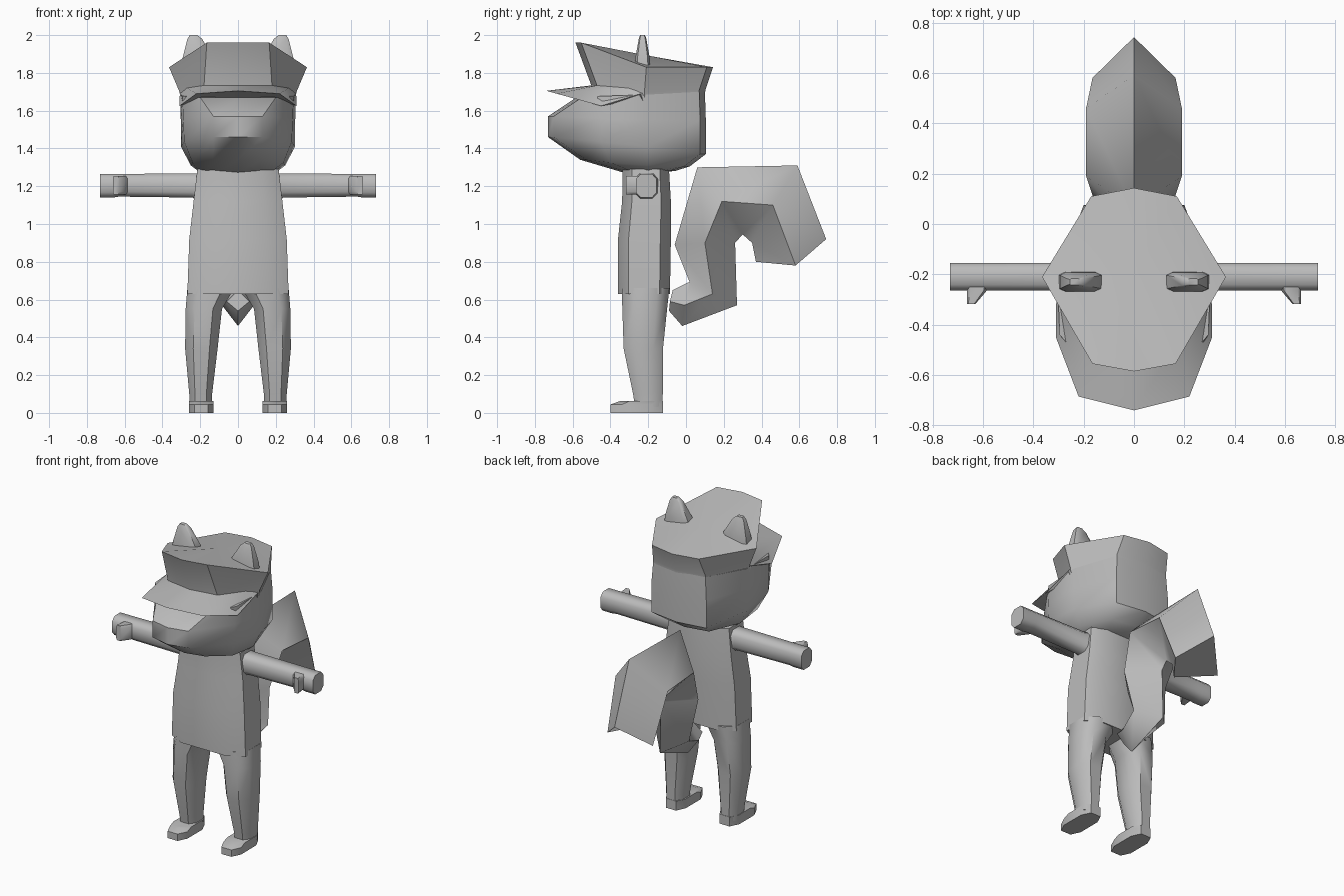
import bpy, bmesh, math

grey = bpy.data.materials.new("soft_grey")
grey.diffuse_color = (0.5, 0.5, 0.5, 1)


def finish(name, bm, mirror=False, angle=50):
    bmesh.ops.remove_doubles(bm, verts=bm.verts, dist=1e-5)
    bmesh.ops.recalc_face_normals(bm, faces=bm.faces)
    me = bpy.data.meshes.new(name)
    bm.to_mesh(me)
    bm.free()
    ob = bpy.data.objects.new(name, me)
    bpy.context.collection.objects.link(ob)
    me.materials.append(grey)
    if mirror:
        ob.modifiers.new("mirror", 'MIRROR').use_mirror_merge = False
    bpy.ops.object.select_all(action='DESELECT')
    bpy.context.view_layer.objects.active = ob
    ob.select_set(True)
    bpy.ops.object.shade_smooth_by_angle(angle=math.radians(angle))
    return ob


def loft(name, rings, mirror=False, angle=50, centre=None):
    """Skin closed rings of points; centre makes the last cap a fan."""
    bm = bmesh.new()
    vs = [[bm.verts.new(p) for p in r] for r in rings]
    n = len(vs[0])
    for a, b in zip(vs, vs[1:]):
        for i in range(n):
            j = (i + 1) % n
            bm.faces.new((a[i], a[j], b[j], b[i]))
    bm.faces.new(vs[0])
    if centre:
        c = bm.verts.new(centre)
        for i in range(n):
            bm.faces.new((vs[-1][i], vs[-1][(i + 1) % n], c))
    else:
        bm.faces.new(vs[-1])
    return finish(name, bm, mirror, angle)


def cut_box(a0, a1, b0, b1, k):
    """Eight-sided outline: a box with its corners cut by the fraction k."""
    da, db = (a1 - a0) * k, (b1 - b0) * k
    return [(a0 + da, b0), (a1 - da, b0), (a1, b0 + db), (a1, b1 - db),
            (a1 - da, b1), (a0 + da, b1), (a0, b1 - db), (a0, b0 + db)]


def both(half):
    """Complete a ring whose first and last points lie on x = 0."""
    return half + [(-x, y, z) for x, y, z in reversed(half[1:-1])]


# torso with a flat front panel
loft("torso", [[(x, y, z) for x, y in cut_box(-w, w, f, b, 0.2)] for z, w, f, b in [
    (0.63, 0.268, -0.36, -0.085), (0.92, 0.258, -0.36, -0.08),
    (1.12, 0.235, -0.338, -0.08), (1.29, 0.215, -0.335, -0.09)]])

# legs and feet
loft("leg", [[(x, y, z) for x, y in cut_box(x0, x1, y0, y1, 0.25)] for z, x0, x1, y0, y1 in [
    (0.03, 0.14, 0.255, -0.27, -0.125), (0.1, 0.137, 0.258, -0.28, -0.123),
    (0.34, 0.108, 0.28, -0.33, -0.122), (0.55, 0.085, 0.277, -0.337, -0.1),
    (0.66, 0.02, 0.268, -0.34, -0.088)]], mirror=True)
loft("foot", [[(x, y, z) for x, y in cut_box(0.13, 0.26, f, -0.122, 0.22)] for z, f in [
    (0, -0.4), (0.045, -0.4), (0.062, -0.35)]], mirror=True)

# arms, hands and thumbs
loft("arm", [[(x, y, z) for y, z in cut_box(y0, y1, z0, z1, 0.22)] for x, y0, y1, z0, z1 in [
    (0.15, -0.3, -0.12, 1.08, 1.268), (0.24, -0.265, -0.155, 1.14, 1.268),
    (0.63, -0.265, -0.155, 1.145, 1.265), (0.66, -0.265, -0.155, 1.14, 1.265),
    (0.73, -0.265, -0.155, 1.14, 1.265)]], mirror=True)
loft("thumb", [[(x, y, z) for x, z in cut_box(x0, 0.663, 1.155, 1.255, 0.15)] for y, x0 in [
    (-0.2, 0.57), (-0.265, 0.585), (-0.318, 0.63)]], mirror=True)


# head: front, front corner, cheek, side, back corner, back
def head_ring(yf, xf, zf, xc, yc, xs, zs, xb, yb, zb):
    return both([(0, yf, zf), (xf, yf + 0.03, zf), (xc, yc, (zf + zs) / 2),
                 (xs, -0.2, zs), (xb, yb - 0.03, zb), (0, yb, zb)])


loft("head", [head_ring(*r) for r in [
    (-0.33, 0.1, 1.272, 0.17, -0.27, 0.2, 1.272, 0.12, -0.06, 1.28),
    (-0.56, 0.13, 1.34, 0.24, -0.4, 0.25, 1.31, 0.16, 0.02, 1.305),
    (-0.73, 0.13, 1.46, 0.285, -0.45, 0.302, 1.41, 0.2, 0.105, 1.37),
    (-0.73, 0.13, 1.57, 0.29, -0.45, 0.303, 1.55, 0.2, 0.105, 1.55),
    (-0.58, 0.2, 1.67, 0.295, -0.44, 0.305, 1.685, 0.19, 0.1, 1.7)]])

# flared hat crown with a raised front
loft("hat_crown", [
    both([(0, -0.5, 1.66), (0.18, -0.47, 1.66), (0.305, -0.22, 1.67),
          (0.19, 0.07, 1.69), (0, 0.1, 1.69)]),
    both([(0, -0.5, 1.73), (0.18, -0.47, 1.73), (0.31, -0.22, 1.7),
          (0.19, 0.07, 1.71), (0, 0.103, 1.71)]),
    both([(0, -0.585, 1.96), (0.165, -0.555, 1.96), (0.365, -0.21, 1.83),
          (0.17, 0.11, 1.83), (0, 0.143, 1.83)])], centre=(0, -0.21, 1.893), angle=40)

# hat brim: outer edge, upper root and lower root
outer = [(0, -0.74, 1.705), (0.22, -0.685, 1.69), (0.31, -0.45, 1.625), (0.308, -0.24, 1.69)]
upper = [(0, -0.49, 1.735), (0.18, -0.46, 1.735), (0.27, -0.3, 1.72), (0.3, -0.22, 1.7)]
bm = bmesh.new()
for s in (1, -1):
    rows = [[bm.verts.new((s * x, y, z - d)) for x, y, z in row]
            for row, d in ((outer, 0), (upper, 0), (upper, 0.07))]
    for a, b in zip(rows, rows[1:] + rows[:1]):
        for i in range(3):
            bm.faces.new((a[i], a[i + 1], b[i + 1], b[i]))
    bm.faces.new([r[3] for r in rows])
finish("hat_brim", bm, angle=40)

# ears
loft("ear", [[(x, y, z) for x, y in cut_box(x0, x1, y0, y1, 0.15)] for z, x0, x1, y0, y1 in [
    (1.84, 0.125, 0.298, -0.27, -0.19), (1.88, 0.13, 0.293, -0.268, -0.192),
    (1.98, 0.19, 0.268, -0.25, -0.21), (2.0, 0.215, 0.255, -0.243, -0.217)]], mirror=True)

# tail: each ring has an outer ridge, two sides and an inner edge
tail = [  # outer y, z, side x, y, z, inner y, z
    (-0.09, 0.54, 0.06, -0.085, 0.59, -0.07, 0.65),
    (-0.02, 0.46, 0.085, -0.01, 0.57, 0.01, 0.69),
    (0.27, 0.57, 0.12, 0.14, 0.63, 0.02, 0.69),
    (0.26, 0.9, 0.16, 0.1, 0.9, -0.06, 0.89),
    (0.30, 0.945, 0.19, 0.19, 1.12, 0.06, 1.30),
    (0.35, 0.90, 0.19, 0.46, 1.1, 0.59, 1.31),
    (0.37, 0.80, 0.165, 0.58, 0.78, 0.742, 0.92)]
loft("tail", [[(0, a, b), (w, c, d), (0, e, f), (-w, c, d)]
              for a, b, w, c, d, e, f in tail], angle=60)
